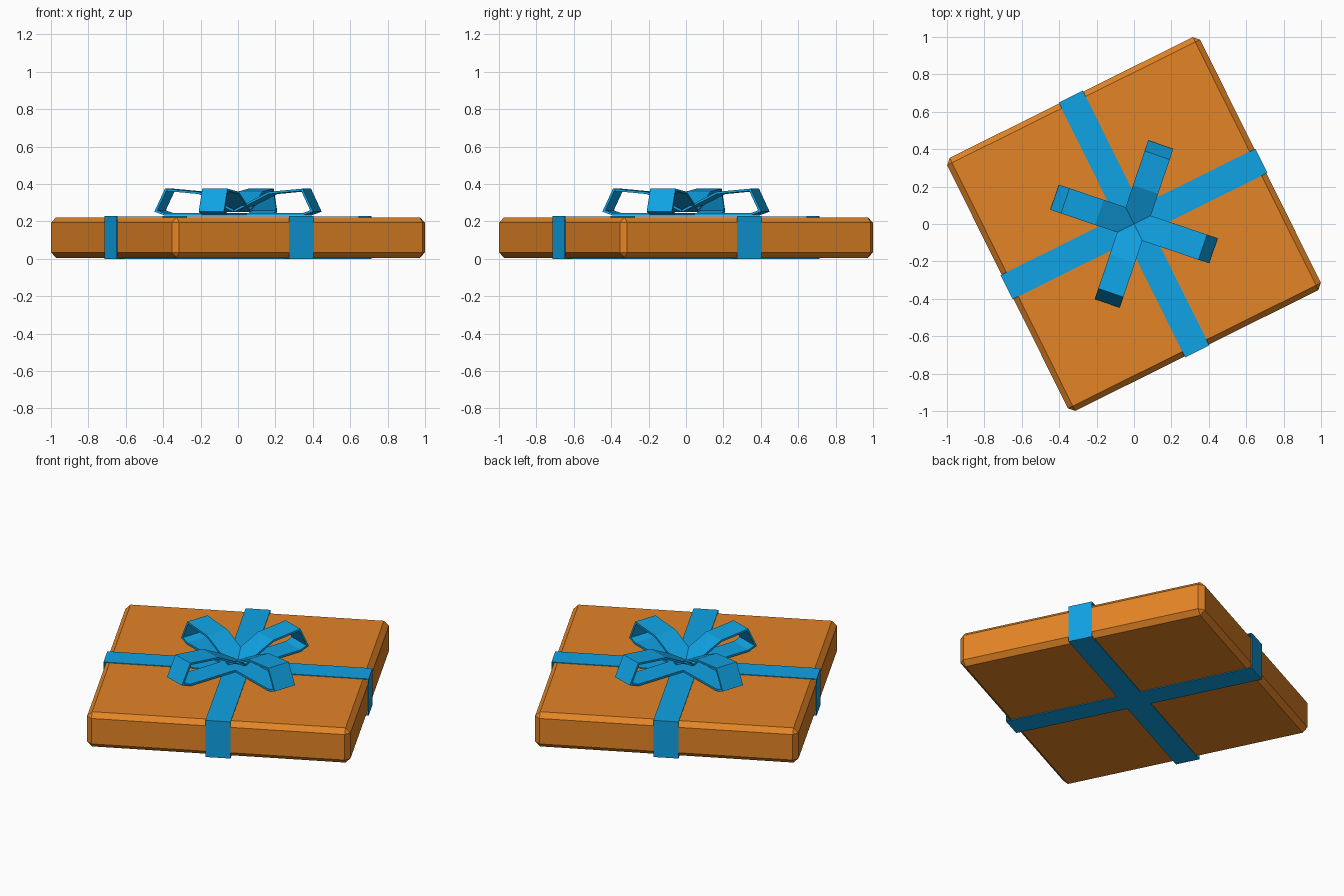
import bpy, bmesh, math

if "Cube" in bpy.data.objects:
    bpy.data.objects.remove(bpy.data.objects["Cube"])

TURN = math.radians(26.4)      # the whole gift is turned about z


def material(name, rgb):
    m = bpy.data.materials.new(name)
    m.diffuse_color = (*rgb, 1)
    m.use_nodes = True
    m.node_tree.nodes["Principled BSDF"].inputs["Base Color"].default_value = m.diffuse_color
    return m


ORANGE = material("orange paper", (0.77, 0.23, 0.019))
BLUE = material("blue ribbon", (0.005, 0.365, 0.78))


def add_object(name, bm, mat, angle):
    me = bpy.data.meshes.new(name)
    bm.to_mesh(me)
    bm.free()
    me.materials.append(mat)
    ob = bpy.data.objects.new(name, me)
    bpy.context.collection.objects.link(ob)
    ob.rotation_euler.z = angle
    return ob


def strip(name, profile, half_width, thickness, angle, closed):
    """Sweep an (x, z) profile across y; the thickness goes inward."""
    bm = bmesh.new()
    rows = [[bm.verts.new((x, s * half_width, z)) for s in (-1, 1)] for x, z in profile]
    n = len(rows)
    for i in range(n if closed else n - 1):
        a, b = rows[i], rows[(i + 1) % n]
        bm.faces.new((a[0], a[1], b[1], b[0]))
    ob = add_object(name, bm, BLUE, angle)
    mod = ob.modifiers.new("thickness", 'SOLIDIFY')
    mod.thickness = thickness
    mod.offset = -1
    mod.use_even_offset = True
    return ob


# Box with chamfered edges
HALF, Z0, Z1 = 0.755, 0.005, 0.222
bm = bmesh.new()
bmesh.ops.create_cube(bm, size=1)
for v in bm.verts:
    v.co = (v.co.x * 2 * HALF, v.co.y * 2 * HALF, Z0 if v.co.z < 0 else Z1)
bmesh.ops.bevel(bm, geom=bm.edges[:], offset=0.029, segments=1, affect='EDGES')
add_object("gift_box", bm, ORANGE, TURN)

# Two ribbon bands wrapped round the box
R, TOP = 0.76, 0.229
for i in range(2):
    strip(f"ribbon_band_{i + 1}", [(-R, 0), (R, 0), (R, TOP), (-R, TOP)],
          0.072, 0.004, TURN + i * math.pi / 2, True)

# Four bow loops, set diagonally between the bands
LOOP = [(0, 0.232), (0.2, 0.232), (0.39, 0.232), (0.448, 0.252),
        (0.388, 0.375), (0.195, 0.358), (0, 0.262)]
for i in range(4):
    strip(f"bow_loop_{i + 1}", LOOP, 0.071, 0.012,
          TURN + math.pi / 4 + i * math.pi / 2, False)
